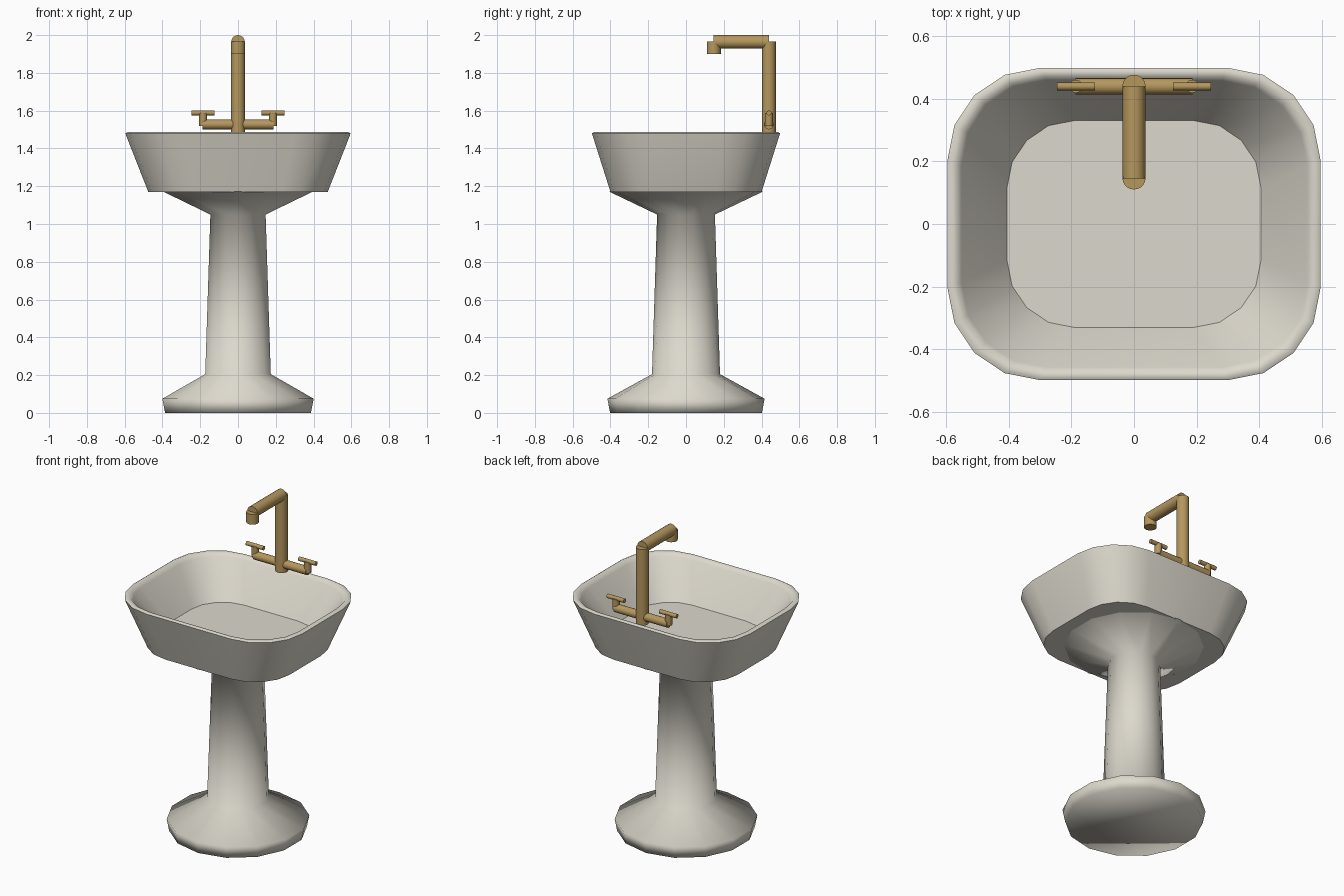
import bpy, bmesh, math
from mathutils import Vector

if "Cube" in bpy.data.objects:
    bpy.data.objects.remove(bpy.data.objects["Cube"])


def material(name, color):
    m = bpy.data.materials.new(name)
    m.diffuse_color = color
    m.use_nodes = True
    m.node_tree.nodes["Principled BSDF"].inputs["Base Color"].default_value = m.diffuse_color
    return m


ceramic = material("ceramic", (0.72, 0.69, 0.61, 1))
brass = material("brass", (0.46, 0.31, 0.11, 1))


def finish(name, bm, mat, angle):
    bmesh.ops.recalc_face_normals(bm, faces=bm.faces)
    me = bpy.data.meshes.new(name)
    bm.to_mesh(me)
    bm.free()
    me.materials.append(mat)
    ob = bpy.data.objects.new(name, me)
    bpy.context.collection.objects.link(ob)
    bpy.ops.object.select_all(action='DESELECT')
    ob.select_set(True)
    bpy.context.view_layer.objects.active = ob
    bpy.ops.object.shade_smooth_by_angle(angle=math.radians(angle))
    return ob


def loft(name, rings, mat, angle):
    bm = bmesh.new()
    loops = [[bm.verts.new(p) for p in r] for r in rings]
    n = len(loops[0])
    for a, b in zip(loops, loops[1:]):
        for i in range(n):
            j = (i + 1) % n
            bm.faces.new((a[i], a[j], b[j], b[i]))
    bm.faces.new(loops[0][::-1])
    bm.faces.new(loops[-1])
    return finish(name, bm, mat, angle)


def rounded_rect(hx, hy, r, z, steps=4):
    pts = []
    for q, (sx, sy) in enumerate([(1, 1), (-1, 1), (-1, -1), (1, -1)]):
        for k in range(steps + 1):
            a = math.pi / 2 * (q + k / steps)
            pts.append((sx * (hx - r) + r * math.cos(a), sy * (hy - r) + r * math.sin(a), z))
    return pts


def ellipse(rx, ry, z, n=14):
    return [(rx * math.sin(2 * math.pi * i / n), ry * math.cos(2 * math.pi * i / n), z) for i in range(n)]


def pipe(name, p, q, r, n=20):
    p, q = Vector(p), Vector(q)
    rot = (q - p).to_track_quat('Z', 'Y')
    rings = [[c + rot @ Vector(v) for v in ellipse(r, r, 0, n)] for c in (p, q)]
    return loft(name, rings, brass, 40)


# Basin: outer wall, rolled rim, inner wall, floor
basin = [(0.475, 0.40, 0.24, 1.17), (0.593, 0.495, 0.295, 1.47), (0.595, 0.498, 0.295, 1.48),
         (0.585, 0.489, 0.29, 1.486), (0.565, 0.472, 0.28, 1.484), (0.55, 0.457, 0.27, 1.465),
         (0.405, 0.33, 0.215, 1.25)]
loft("basin", [rounded_rect(*b) for b in basin], ceramic, 50)

# Pedestal: foot, tapered column, flared top
foot = [(0.396, 0.402, 0), (0.411, 0.416, 0.075), (0.178, 0.18, 0.205),
        (0.15, 0.153, 1.05), (0.408, 0.408, 1.172)]
loft("pedestal", [ellipse(*f) for f in foot], ceramic, 80)

# Tap: riser, arm and spout
Y = 0.439
pipe("tap_riser", (0, Y, 1.48), (0, Y, 1.965), 0.037)
pipe("tap_arm", (0, Y, 1.964), (0, 0.145, 1.964), 0.036)
pipe("tap_spout", (0, 0.147, 1.965), (0, 0.147, 1.90), 0.037)

# Cross pipe with a stem and lever on each side
pipe("cross_pipe", (-0.187, Y, 1.527), (0.187, Y, 1.527), 0.026)
for side, s in (("left", -1), ("right", 1)):
    pipe(side + "_stem", (s * 0.185, Y, 1.52), (s * 0.185, Y, 1.588), 0.021)
    pipe(side + "_lever", (s * 0.125, Y, 1.588), (s * 0.245, Y, 1.588), 0.013)
